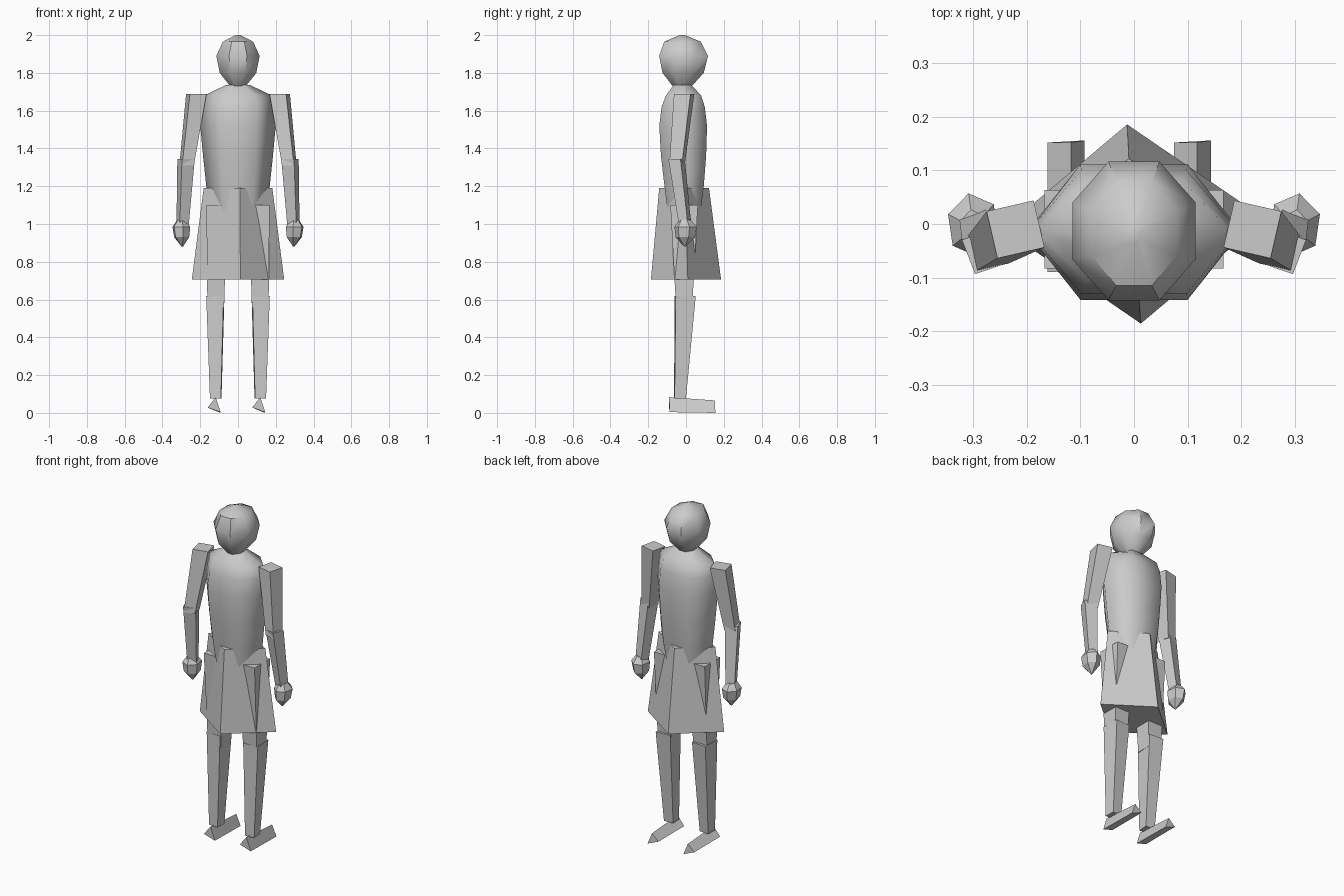
import bpy, bmesh, math

if "Cube" in bpy.data.objects:
    bpy.data.objects.remove(bpy.data.objects["Cube"])


def loft(name, rings, sides, turn=0.0, flip=1, smooth=False):
    """Skin rings of (z, centre x, centre y, radius x, radius y); flip=-1 mirrors in x."""
    bm = bmesh.new()
    loops = []
    for z, cx, cy, rx, ry in rings:
        loop = []
        for i in range(sides):
            a = math.radians(turn) + 2 * math.pi * i / sides
            loop.append(bm.verts.new((flip * (cx + rx * math.cos(a)), cy + ry * math.sin(a), z)))
        loops.append(loop)
    for lo, hi in zip(loops, loops[1:]):
        for i in range(sides):
            j = (i + 1) % sides
            bm.faces.new((lo[i], lo[j], hi[j], hi[i])).smooth = smooth
    bm.faces.new(loops[0])
    bm.faces.new(loops[-1])
    return finish(name, bm)


def finish(name, bm):
    bmesh.ops.recalc_face_normals(bm, faces=bm.faces)
    mesh = bpy.data.meshes.new(name)
    bm.to_mesh(mesh)
    bm.free()
    ob = bpy.data.objects.new(name, mesh)
    bpy.context.collection.objects.link(ob)
    return ob


def box(name, rings, flip, turn=0):
    """Four-sided tapered limb; ring radii are half widths."""
    k = math.sqrt(2)
    return loft(name, [(z, x, y, rx * k, ry * k) for z, x, y, rx, ry in rings], 4, 45 + turn, flip)


# Torso: smooth six-sided tunic
loft("torso", [(1.03, 0, -0.01, 0.140, 0.095),
               (1.20, 0, -0.01, 0.168, 0.120),
               (1.36, 0, -0.013, 0.185, 0.138),
               (1.52, 0, -0.015, 0.200, 0.146),
               (1.62, 0, -0.015, 0.197, 0.132),
               (1.68, 0, -0.013, 0.180, 0.108),
               (1.735, 0, -0.018, 0.065, 0.055)], 6, smooth=True)

# Skirt: diamond-shaped frustum
loft("skirt", [(0.705, 0, 0, 0.245, 0.186),
               (1.19, 0, -0.01, 0.182, 0.132)], 4, turn=3)

# Head: faceted ball with a narrow chin
loft("head", [(1.73, 0, -0.02, 0.045, 0.055),
              (1.80, 0, -0.015, 0.105, 0.118),
              (1.89, 0, -0.013, 0.124, 0.140),
              (1.965, 0, -0.018, 0.087, 0.105),
              (2.0, 0, -0.02, 0.012, 0.015)], 8, turn=22.5, smooth=True)
head = bpy.data.objects["head"]
bpy.context.view_layer.objects.active = head
head.select_set(True)
bpy.ops.object.shade_smooth_by_angle(angle=math.radians(42))

for side, s in (("left", -1), ("right", 1)):
    # Arms
    box(side + "_upper_arm", [(1.31, 0.272, -0.048, 0.032, 0.034),
                              (1.687, 0.221, -0.010, 0.045, 0.045)], s, turn=-13)
    box(side + "_forearm", [(0.98, 0.294, -0.003, 0.025, 0.025),
                            (1.345, 0.275, -0.050, 0.036, 0.034)], s, turn=-20)
    # Fist: six-sided, pointed below
    loft(side + "_hand", [(0.88, 0.295, -0.005, 0.004, 0.004),
                          (0.93, 0.298, -0.004, 0.042, 0.052),
                          (0.985, 0.300, -0.002, 0.050, 0.060),
                          (1.02, 0.300, -0.005, 0.025, 0.032)], 6, turn=20, flip=s)
    # Legs
    box(side + "_thigh", [(0.55, 0.118, -0.010, 0.044, 0.042),
                          (1.10, 0.112, -0.010, 0.055, 0.073)], s)
    box(side + "_shin", [(0.075, 0.118, -0.032, 0.029, 0.030),
                         (0.62, 0.120, -0.004, 0.046, 0.053)], s, turn=3)
    # Foot: triangular prism running backward
    bm = bmesh.new()
    x = s * 0.118
    ends = [[bm.verts.new((x + dx * w, y + dy, z)) for dx, dy, z in
             ((0.0, 0.0, top), (-0.043, 0.0, 0.028), (0.026, 0.004, low))]
            for y, w, top, low in ((-0.09, 1.0, 0.083, 0.004), (0.152, 1.0, 0.066, 0.0))]
    bm.faces.new(ends[0])
    bm.faces.new(ends[1])
    for i in range(3):
        j = (i + 1) % 3
        bm.faces.new((ends[0][i], ends[0][j], ends[1][j], ends[1][i]))
    finish(side + "_foot", bm)
